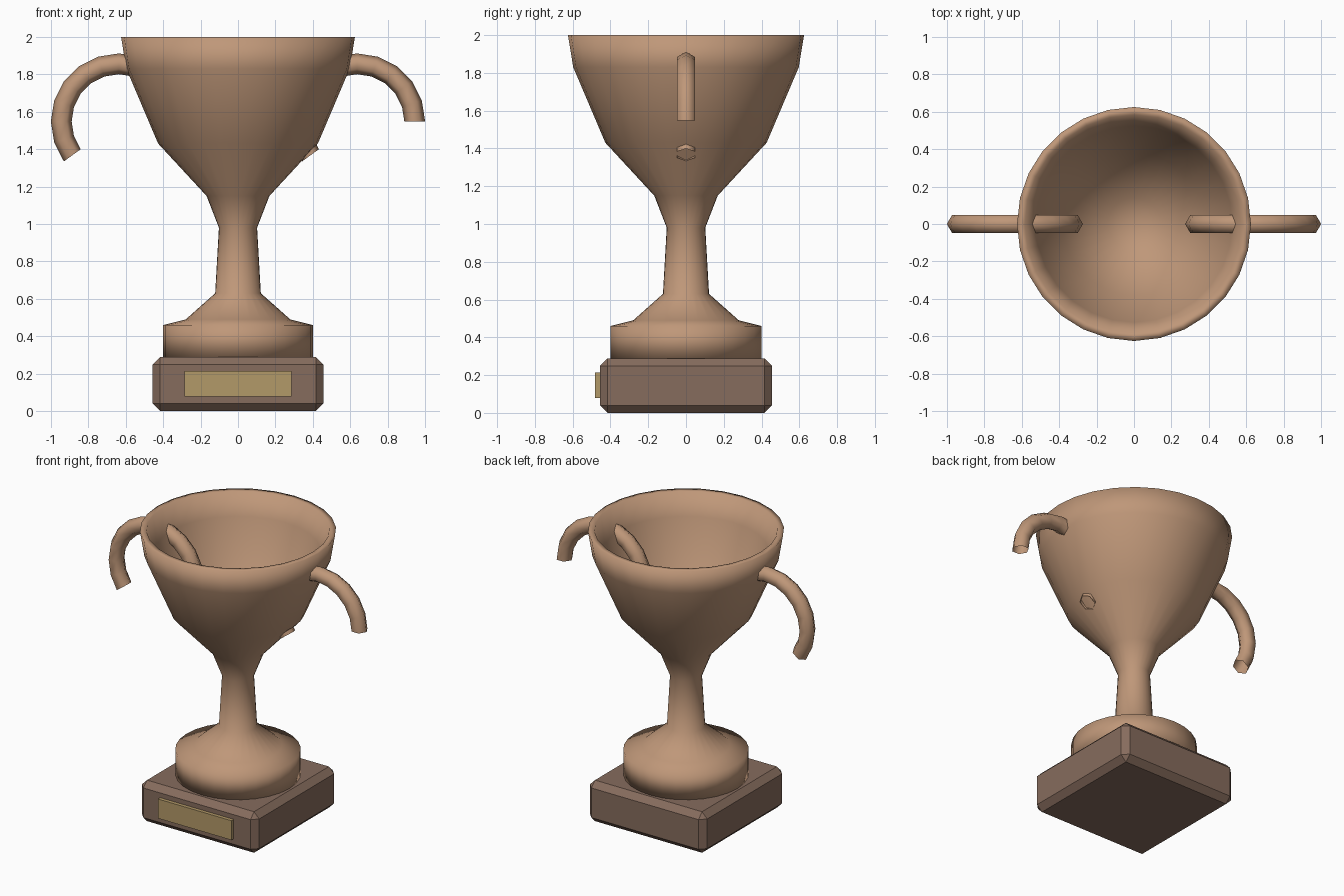
import bpy, bmesh
from math import sin, cos, pi

if "Cube" in bpy.data.objects:
    bpy.data.objects.remove(bpy.data.objects["Cube"])


def material(name, rgb):
    m = bpy.data.materials.new(name)
    m.diffuse_color = (*rgb, 1)
    m.use_nodes = True
    m.node_tree.nodes["Principled BSDF"].inputs["Base Color"].default_value = m.diffuse_color
    return m


BRONZE = material("bronze", (0.52, 0.31, 0.19))
WOOD = material("wood", (0.24, 0.15, 0.11))
GOLD = material("gold", (0.45, 0.32, 0.14))


def finish(bm, name, mat, smooth=False):
    me = bpy.data.meshes.new(name)
    bmesh.ops.recalc_face_normals(bm, faces=bm.faces)
    for f in bm.faces:
        f.smooth = smooth
    bm.to_mesh(me)
    bm.free()
    me.materials.append(mat)
    ob = bpy.data.objects.new(name, me)
    bpy.context.collection.objects.link(ob)
    return ob


def box(name, size, centre, mat, bevel=0):
    bm = bmesh.new()
    bmesh.ops.create_cube(bm, size=1)
    for v in bm.verts:
        v.co = [v.co[i] * size[i] + centre[i] for i in range(3)]
    if bevel:
        bmesh.ops.bevel(bm, geom=bm.edges[:], offset=bevel, segments=1,
                        affect='EDGES', profile=0.5)
    return finish(bm, name, mat)


def lathe(name, profile, sides, mat):
    bm = bmesh.new()
    rings = []
    for r, z in profile:
        if r == 0:
            rings.append([bm.verts.new((0, 0, z))] * sides)
        else:
            rings.append([bm.verts.new((r * cos(2 * pi * i / sides),
                                        r * sin(2 * pi * i / sides), z))
                          for i in range(sides)])
    for a, b in zip(rings, rings[1:]):
        for i in range(sides):
            j = (i + 1) % sides
            bm.faces.new(list(dict.fromkeys((a[i], a[j], b[j], b[i]))))
    return finish(bm, name, mat, True)


def handle(name, cx, cz, major, minor, arc, steps=12, sides=6):
    # open-ended arc of a six-sided torus, standing in the xz plane
    bm = bmesh.new()
    rings = []
    for k in range(steps + 1):
        u = arc * k / steps
        ring = []
        for i in range(sides):
            v = 2 * pi * i / sides
            d = major + minor * cos(v)
            ring.append(bm.verts.new((cx + d * cos(u), minor * sin(v), cz + d * sin(u))))
        rings.append(ring)
    for a, b in zip(rings, rings[1:]):
        for i in range(sides):
            j = (i + 1) % sides
            bm.faces.new((a[i], a[j], b[j], b[i]))
    return finish(bm, name, BRONZE, True)


# Chamfered plinth and its plate
box("plinth", (0.912, 0.912, 0.288), (0, 0, 0.144), WOOD, 0.04)
box("plaque", (0.572, 0.03, 0.136), (0, -0.466, 0.147), GOLD)

# Foot, stem and hollow bowl in one turned profile
lathe("cup", [(0, 0.288), (0.4, 0.288), (0.4, 0.46), (0.28, 0.49), (0.122, 0.63),
              (0.102, 0.98), (0.168, 1.15), (0.427, 1.43), (0.597, 1.83),
              (0.625, 2.0), (0.583, 2.0), (0.525, 1.85), (0.38, 1.45),
              (0.14, 1.22), (0, 1.2)], 28, BRONZE)

# Both handles share one orientation, so each partly passes through the bowl
for label, cx in (("left", -0.6365), ("right", 0.6365)):
    handle(label + "_handle", cx, 1.548, 0.308, 0.0555, 1.2 * pi)
